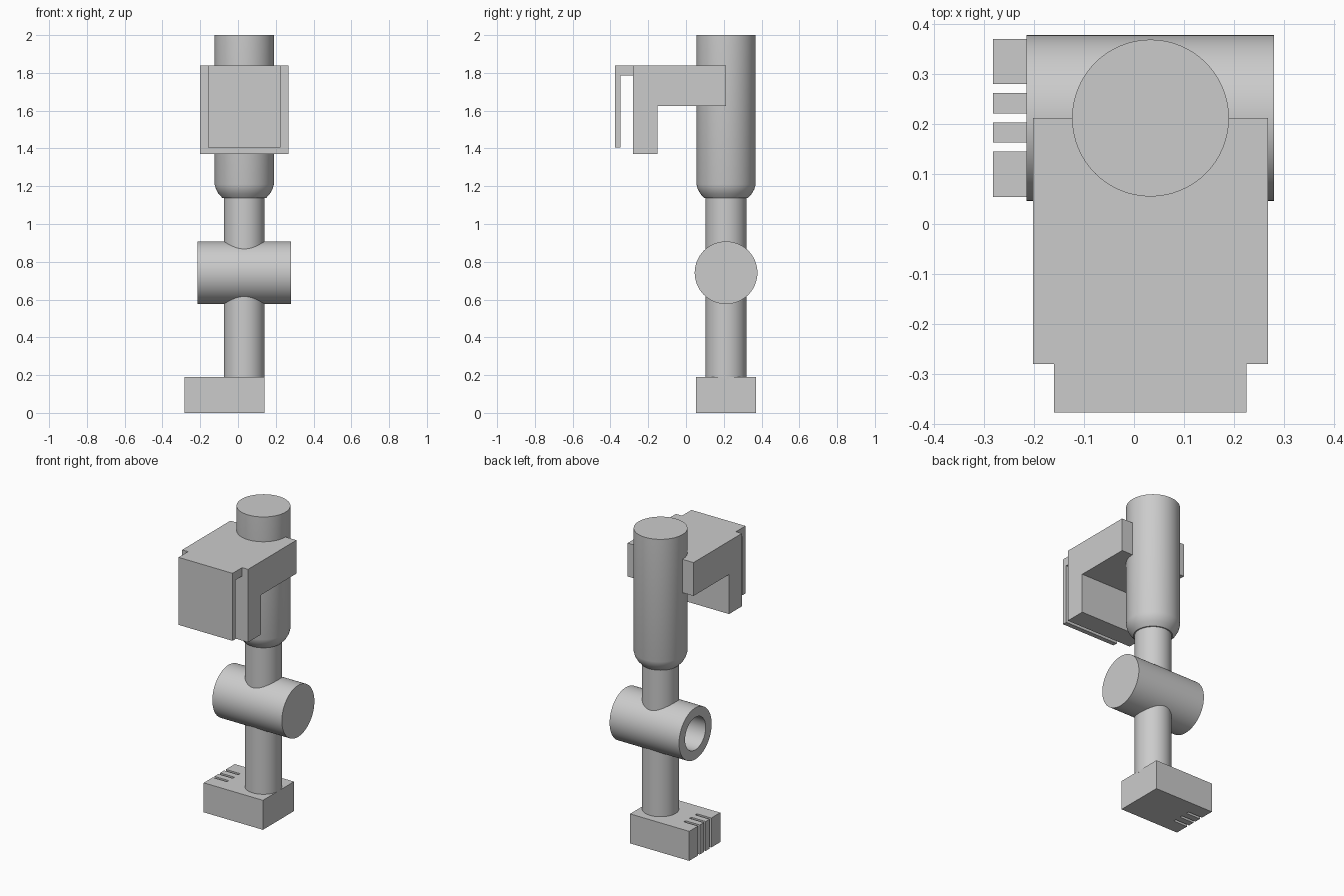
import bpy, bmesh, math
from mathutils import Matrix, Vector

cube = bpy.data.objects.get("Cube")
if cube:
    bpy.data.objects.remove(cube, do_unlink=True)

grey = bpy.data.materials.new("plain grey")
grey.use_nodes = True
colour = (0.6, 0.6, 0.6, 1)
grey.diffuse_color = colour
grey.node_tree.nodes["Principled BSDF"].inputs["Base Color"].default_value = colour

AXIS_X, AXIS_Y = 0.033, 0.212      # centre line of the column


def finish(bm, name, smooth=False):
    bmesh.ops.recalc_face_normals(bm, faces=bm.faces)
    mesh = bpy.data.meshes.new(name)
    bm.to_mesh(mesh)
    bm.free()
    mesh.materials.append(grey)
    obj = bpy.data.objects.new(name, mesh)
    bpy.context.collection.objects.link(obj)
    if smooth:
        bpy.ops.object.select_all(action="DESELECT")
        obj.select_set(True)
        bpy.context.view_layer.objects.active = obj
        bpy.ops.object.shade_smooth_by_angle(angle=math.radians(25))
    return obj


def lathe(name, profile, place, sides=64):
    """Turn (radius, height) points around z, capping both ends."""
    bm = bmesh.new()
    rings = []
    for r, h in profile:
        angles = [math.tau * i / sides for i in range(sides)]
        rings.append([bm.verts.new((r * math.cos(a), r * math.sin(a), h)) for a in angles])
    for low, high in zip(rings, rings[1:]):
        for i in range(sides):
            j = (i + 1) % sides
            bm.faces.new((low[i], low[j], high[j], high[i]))
    bm.faces.new(rings[0])
    bm.faces.new(rings[-1])
    bm.transform(place)
    return finish(bm, name, smooth=True)


def extrude(name, points, offset):
    """Extrude a closed outline along the offset vector."""
    bm = bmesh.new()
    face = bm.faces.new([bm.verts.new(p) for p in points])
    new = bmesh.ops.extrude_face_region(bm, geom=[face], use_keep_orig=True)["geom"]
    moved = [v for v in new if isinstance(v, bmesh.types.BMVert)]
    bmesh.ops.translate(bm, verts=moved, vec=Vector(offset))
    return finish(bm, name)


column = Matrix.Translation((AXIS_X, AXIS_Y, 0))

# Column: lower shaft, upper shaft and the wide head with a rounded collar
lathe("lower_shaft", [(0.108, 0.18), (0.108, 0.625)], column)
lathe("upper_shaft", [(0.108, 0.858), (0.108, 1.15)], column)
lathe("head_cylinder", [(0.115, 1.137), (0.136, 1.16), (0.15, 1.185),
                        (0.157, 1.21), (0.157, 2.0)], column)

# Cross barrel, bored from its right end
barrel = Matrix.Translation((0, AXIS_Y, 0.742)) @ Matrix.Rotation(math.pi / 2, 4, "Y")
lathe("cross_barrel", [(0.105, 0.22), (0.105, -0.215), (0.166, -0.215), (0.166, 0.28)], barrel)

# Foot block with three slots cut through its right end
END, SLOT = -0.282, -0.18
outline = [(0.14, 0.054), (END, 0.054)]
for y in (0.145, 0.203, 0.262):
    outline += [(END, y), (SLOT, y), (SLOT, y + 0.018), (END, y + 0.018)]
outline += [(END, 0.37), (0.14, 0.37)]
extrude("foot_block", [(x, y, 0) for x, y in outline], (0, 0, 0.19))

# Bracket arm with its downward leg
arm = [(AXIS_Y, 1.84), (-0.28, 1.84), (-0.28, 1.37), (-0.15, 1.37), (-0.15, 1.625), (AXIS_Y, 1.625)]
extrude("bracket_arm", [(-0.202, y, z) for y, z in arm], (0.47, 0, 0))

# Thin hooked plate hanging in front of the leg
hook = [(-0.28, 1.84), (-0.377, 1.84), (-0.377, 1.405), (-0.347, 1.405), (-0.347, 1.785), (-0.28, 1.785)]
extrude("front_plate", [(-0.16, y, z) for y, z in hook], (0.385, 0, 0))
